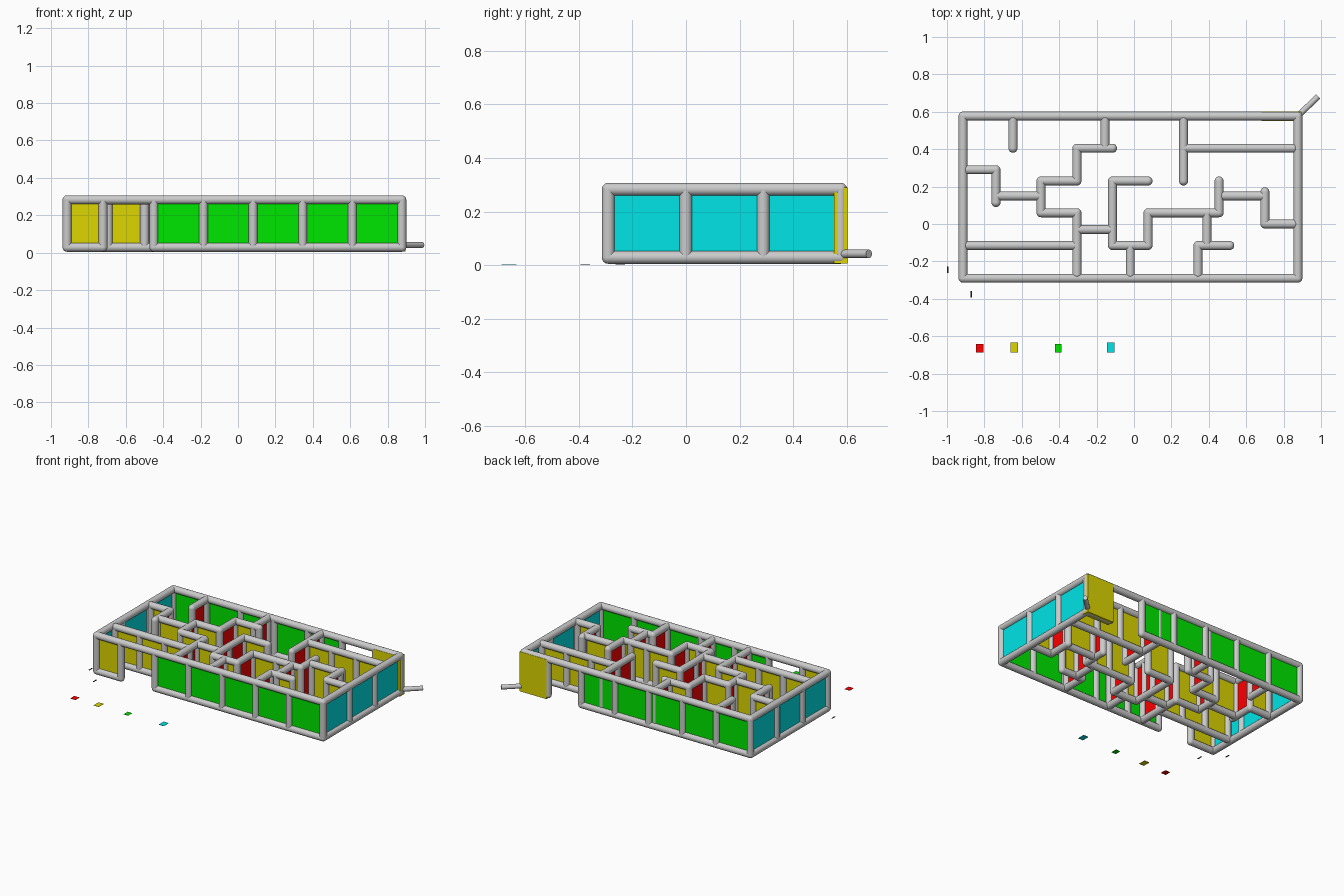
import bpy, bmesh, math
from mathutils import Vector, Matrix

if "Cube" in bpy.data.objects:
    bpy.data.objects.remove(bpy.data.objects["Cube"])

R, Z0, Z1 = 0.024, 0.029, 0.283            # pipe radius, lower and upper rail heights
L, RT, F, B = -0.914, 0.876, -0.29, 0.577  # outer wall centre lines

COLOURS = {"red": (1, 0, 0, 1), "yellow": (0.72, 0.67, 0, 1),
           "green": (0, 0.8, 0, 1), "cyan": (0, 0.78, 0.8, 1), "black": (0.02, 0.02, 0.02, 1)}
mats = {}
for name, col in COLOURS.items():
    mats[name] = bpy.data.materials.new(name)
    mats[name].diffuse_color = col


def finish(bm, name, colour=None, smooth=False):
    me = bpy.data.meshes.new(name)
    bm.to_mesh(me)
    bm.free()
    ob = bpy.data.objects.new(name, me)
    bpy.context.collection.objects.link(ob)
    if colour:
        me.materials.append(mats[colour])
    if smooth:
        bpy.ops.object.select_all(action='DESELECT')
        ob.select_set(True)
        bpy.context.view_layer.objects.active = ob
        bpy.ops.object.shade_smooth_by_angle(angle=math.radians(40))
    return ob


def pipe(bm, a, b, r=R):
    a, b = Vector(a), Vector(b)
    rot = (b - a).to_track_quat('Z', 'Y').to_matrix().to_4x4()
    bmesh.ops.create_cone(bm, cap_ends=True, segments=20, radius1=r, radius2=r,
                          depth=(b - a).length, matrix=Matrix.Translation((a + b) / 2) @ rot)


def ball(bm, p):
    bmesh.ops.create_uvsphere(bm, u_segments=20, v_segments=10, radius=R,
                              matrix=Matrix.Translation(p))


def box(bm, lo, hi):
    lo, hi = Vector(lo), Vector(hi)
    bmesh.ops.create_cube(bm, size=1, matrix=Matrix.Translation((lo + hi) / 2)
                          @ Matrix.Diagonal((*(hi - lo), 1)))


def wall(name, a, b, n, colour, panels=True):
    """Pipe frame from a to b with n bays, each filled by a thin panel."""
    a, b = Vector(a), Vector(b)
    bm, pm = bmesh.new(), bmesh.new()
    for z in (Z0, Z1):
        pipe(bm, (*a, z), (*b, z))
    pts = [a.lerp(b, i / n) for i in range(n + 1)]
    for p in pts:
        pipe(bm, (*p, Z0), (*p, Z1))
        ball(bm, (*p, Z0))
        ball(bm, (*p, Z1))
    finish(bm, name + "_frame", smooth=True)
    if panels:
        side = Vector((0.004, 0.004))
        for p, q in zip(pts, pts[1:]):
            t = (q - p).normalized() * R * 0.8
            lo = Vector((min(p.x, q.x), min(p.y, q.y)))
            hi = Vector((max(p.x, q.x), max(p.y, q.y)))
            t = Vector((abs(t.x), abs(t.y)))
            s = Vector((0.004 if t.x < 1e-6 else 0, 0.004 if t.y < 1e-6 else 0))
            box(pm, (*(lo + t - s), Z0 + R * 0.8), (*(hi - t + s), Z1 - R * 0.8))
        finish(pm, name + "_panels", colour)
    else:
        pm.free()


# Outer walls
wall("left_wall", (L, F), (L, B), 3, "cyan")
wall("right_wall", (RT, F), (RT, B), 3, "cyan")
wall("front_wall", (-0.45, F), (RT, F), 5, "green")
wall("back_wall", (L, B), (0.42, B), 5, "green")
wall("entrance_side_wall", (L, F), (-0.722, F), 1, "yellow")
wall("exit_side_wall", (0.687, B), (RT, B), 1, "yellow", panels=False)

# Lintels over the two openings
for name, x0, x1, y in (("entrance_lintel", -0.722, -0.45, F), ("exit_lintel", 0.42, 0.687, B)):
    bm = bmesh.new()
    pipe(bm, (x0, y, Z1), (x1, y, Z1))
    finish(bm, name, smooth=True)

# Thick exit panel covering its frame, and the diagonal rod at the corner
bm = bmesh.new()
box(bm, (0.682, B - 0.025, 0.007), (0.896, B + 0.025, 0.290))
finish(bm, "exit_panel", "yellow")
bm = bmesh.new()
pipe(bm, (0.87, 0.572, 0.042), (0.985, 0.682, 0.042), 0.016)
finish(bm, "corner_rod", smooth=True)

# Inner walls running along x: y, x start, x end, bays
along_x = [(0.29, -0.89, -0.738, 1), (0.15, -0.738, -0.497, 1), (0.23, -0.497, -0.305, 1),
           (0.06, -0.497, -0.305, 1), (0.405, -0.305, -0.115, 1), (-0.03, -0.305, -0.118, 1),
           (0.23, -0.115, 0.075, 1), (-0.115, -0.115, 0.075, 1), (0.06, 0.075, 0.455, 2),
           (0.15, 0.48, 0.70, 1), (0.0, 0.70, 0.855, 1), (-0.115, 0.342, 0.512, 1),
           (0.405, 0.265, 0.852, 3), (-0.115, -0.888, -0.305, 3)]
for i, (y, x0, x1, n) in enumerate(along_x):
    wall(f"long_partition_{i}", (x0, y), (x1, y), n, "yellow")

# Inner walls running along y: x, y start, y end, bays
along_y = [(-0.647, 0.405, 0.56, 1), (-0.738, 0.115, 0.29, 1), (-0.497, 0.06, 0.23, 1),
           (-0.305, 0.23, 0.405, 1), (-0.155, 0.405, 0.56, 1), (-0.305, -0.115, 0.06, 1),
           (-0.115, -0.115, 0.23, 2), (0.075, -0.115, 0.06, 1), (0.455, 0.06, 0.23, 1),
           (0.70, 0.0, 0.172, 1), (0.39, -0.115, 0.06, 1), (0.342, -0.27, -0.115, 1),
           (-0.02, -0.27, -0.115, 1), (-0.305, -0.27, -0.115, 1), (0.265, 0.23, 0.56, 2)]
for i, (x, y0, y1, n) in enumerate(along_y):
    wall(f"cross_partition_{i}", (x, y0), (x, y1), n, "red")

# Blank ground tiles standing in for the colour key and side markers
tiles = [("red", -0.825, -0.665, 0.04, 0.045), ("yellow", -0.64, -0.66, 0.04, 0.055),
         ("green", -0.405, -0.665, 0.035, 0.045), ("cyan", -0.125, -0.66, 0.04, 0.055),
         ("black", -0.995, -0.245, 0.008, 0.035), ("black", -0.87, -0.375, 0.008, 0.035)]
for i, (colour, x, y, w, h) in enumerate(tiles):
    bm = bmesh.new()
    box(bm, (x - w / 2, y - h / 2, 0), (x + w / 2, y + h / 2, 0.002))
    finish(bm, f"ground_tile_{i}", colour)

for m in bpy.data.materials:
    if m.users and not m.is_grease_pencil:
        m.use_nodes = True
        m.node_tree.nodes["Principled BSDF"].inputs["Base Color"].default_value = m.diffuse_color
